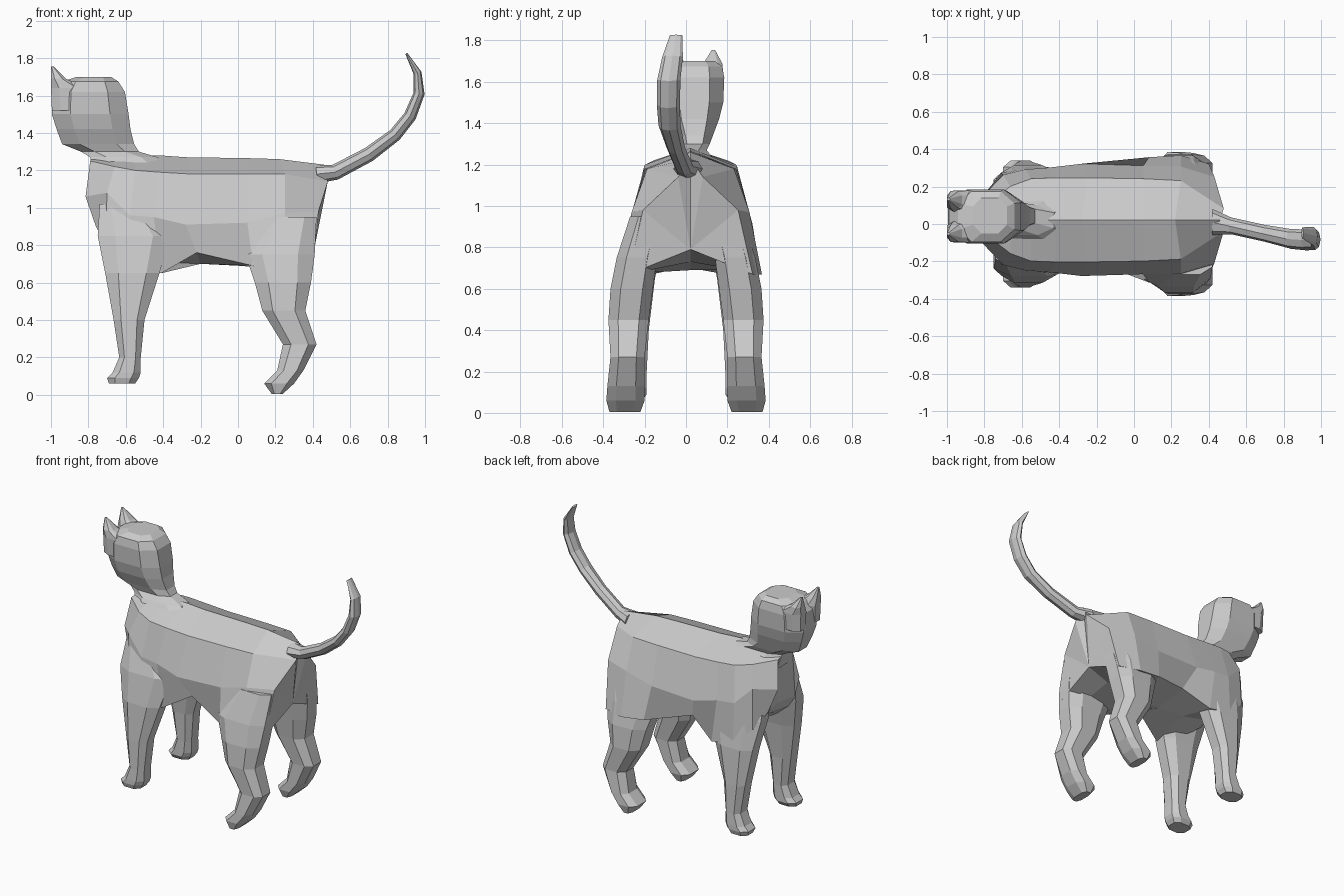
import bpy, bmesh, math
from mathutils import Vector

cube = bpy.data.objects.get("Cube")
if cube:
    bpy.data.objects.remove(cube, do_unlink=True)

grey = bpy.data.materials.new("plain grey")
grey.use_nodes = True
colour = (0.6, 0.6, 0.6, 1)
grey.diffuse_color = colour
grey.node_tree.nodes["Principled BSDF"].inputs["Base Color"].default_value = colour


def loft(name, rings, mirrored=False):
    """Skin a row of rings that all have the same number of points."""
    bm = bmesh.new()
    rows = [[bm.verts.new(p) for p in ring] for ring in rings]
    count = len(rows[0])
    for a, b in zip(rows, rows[1:]):
        for i in range(count):
            j = (i + 1) % count
            bm.faces.new((a[i], a[j], b[j], b[i]))
    for end in (rows[0], rows[-1]):
        bm.faces.new(end)
    bmesh.ops.triangulate(bm, faces=[f for f in bm.faces if len(f.verts) > 4])
    bmesh.ops.recalc_face_normals(bm, faces=bm.faces)
    mesh = bpy.data.meshes.new(name)
    bm.to_mesh(mesh)
    bm.free()
    mesh.materials.append(grey)
    obj = bpy.data.objects.new(name, mesh)
    bpy.context.collection.objects.link(obj)
    if mirrored:
        mod = obj.modifiers.new("Mirror", "MIRROR")
        mod.use_axis = (False, True, False)
    return obj


def box_ring(z, x0, x1, y0, y1, square=0.75):
    """Octagon whose flats touch a rectangle; a lower square value fills its corners."""
    def push(v):
        v /= math.cos(math.pi / 8)
        return math.copysign(abs(v) ** square, v)

    points = []
    for i in range(8):
        t = math.tau * (i + 0.5) / 8
        points.append(((x0 + x1) / 2 + (x1 - x0) / 2 * push(math.cos(t)),
                       (y0 + y1) / 2 + (y1 - y0) / 2 * push(math.sin(t)), z))
    return points


def torso_ring(half, lean=0.022):
    """Complete a half section from spine to belly, leaning to the model's back side."""
    ring = half + [(x, -y, z) for x, y, z in reversed(half[1:-1])]
    return [(x, y + lean, z) for x, y, z in ring]


# Torso: spine, back edge, flank, low flank, belly
torso = [
    [(-.78, 0, 1.27), (-.79, .08, 1.25), (-.815, .12, 1.06), (-.76, .15, .9), (-.73, 0, .9)],
    [(-.66, 0, 1.28), (-.66, .18, 1.22), (-.7, .24, 1.08), (-.71, .25, .8), (-.68, 0, .82)],
    [(-.55, 0, 1.28), (-.55, .22, 1.2), (-.58, .27, .96), (-.58, .285, .68), (-.57, 0, .75)],
    [(-.42, 0, 1.28), (-.42, .225, 1.19), (-.45, .28, .95), (-.41, .28, .65), (-.4, 0, .71)],
    [(-.28, 0, 1.27), (-.25, .225, 1.18), (-.28, .3, .91), (-.22, .22, .76), (-.2, 0, .7)],
    [(.05, 0, 1.265), (.05, .22, 1.18), (.05, .29, .92), (.08, .335, .69), (0, 0, .69)],
    [(.22, 0, 1.26), (.25, .21, 1.18), (.25, .285, .97), (.25, .345, .67), (.25, 0, .73)],
    [(.46, 0, 1.23), (.48, .06, 1.14), (.43, .23, .98), (.4, .3, .67), (.41, 0, .79)],
]
loft("torso", [torso_ring(half) for half in torso])

# Legs: height, back-front extent, inner-outer extent
front_leg = [
    (1.02, -.74, -.5, .08, .22), (.85, -.75, -.36, .11, .28),
    (.65, -.71, -.42, .15, .315), (.4, -.665, -.5, .18, .33),
    (.2, -.635, -.52, .19, .335), (.12, -.67, -.52, .19, .34),
    (.09, -.7, -.53, .19, .34), (.06, -.69, -.55, .21, .33),
]
rear_leg = [
    (.95, .15, .42, .1, .27), (.75, .04, .41, .14, .335),
    (.6, .09, .39, .16, .365), (.45, .13, .36, .18, .375),
    (.27, .24, .42, .2, .365), (.13, .21, .35, .2, .38),
    (.06, .14, .3, .2, .385), (.005, .18, .24, .22, .37),
]
for name, rows in (("front_legs", front_leg), ("rear_legs", rear_leg)):
    loft(name, [box_ring(*row) for row in rows], mirrored=True)

# Head and neck: from the shoulder flare up to the crown
head = [
    (1.18, -.78, -.3, -.13, .17), (1.27, -.79, -.43, -.06, .1),
    (1.3, -.84, -.53, -.03, .115), (1.34, -.94, -.555, -.045, .13),
    (1.42, -.97, -.575, -.08, .16), (1.5, -.995, -.585, -.1, .18),
    (1.62, -.985, -.605, -.105, .185), (1.675, -.94, -.64, -.095, .175),
    (1.7, -.86, -.68, -.05, .14),
]
loft("head_and_neck", [box_ring(*row) for row in head])

# Ears sweep forward from the cheeks
for name, side in (("left_ear", 1), ("right_ear", -1)):
    rows = [(1.52, -.995, -.8, .03, .135), (1.64, -1, -.82, .02, .14),
            (1.69, -1, -.92, .045, .135), (1.755, -1, -.985, .085, .1)]
    loft(name, [box_ring(z, x0, x1, *sorted((.04 + side * y0, .04 + side * y1)))
                for z, x0, x1, y0, y1 in rows])

# Tail: flat oval swept along a rising hook, tapering to the tip
path = [Vector(p) for p in (
    (.42, .01, 1.18), (.52, -.01, 1.19), (.7, -.05, 1.285), (.84, -.08, 1.39),
    (.92, -.085, 1.49), (.968, -.083, 1.61), (.96, -.065, 1.72), (.9, -.048, 1.825))]
widths = [.07, .045, .045, .053, .056, .056, .05, .03]
depths = [.05, .042, .04, .036, .034, .03, .022, .006]
rings = []
for i, (p, w, d) in enumerate(zip(path, widths, depths)):
    along = path[min(i + 1, len(path) - 1)] - path[max(i - 1, 0)]
    across = Vector((0, 1, 0))
    up = across.cross(along).normalized()
    rings.append([p + across * w * math.cos(t) + up * d * math.sin(t)
                  for t in (math.tau * k / 8 for k in range(8))])
loft("tail", rings)
